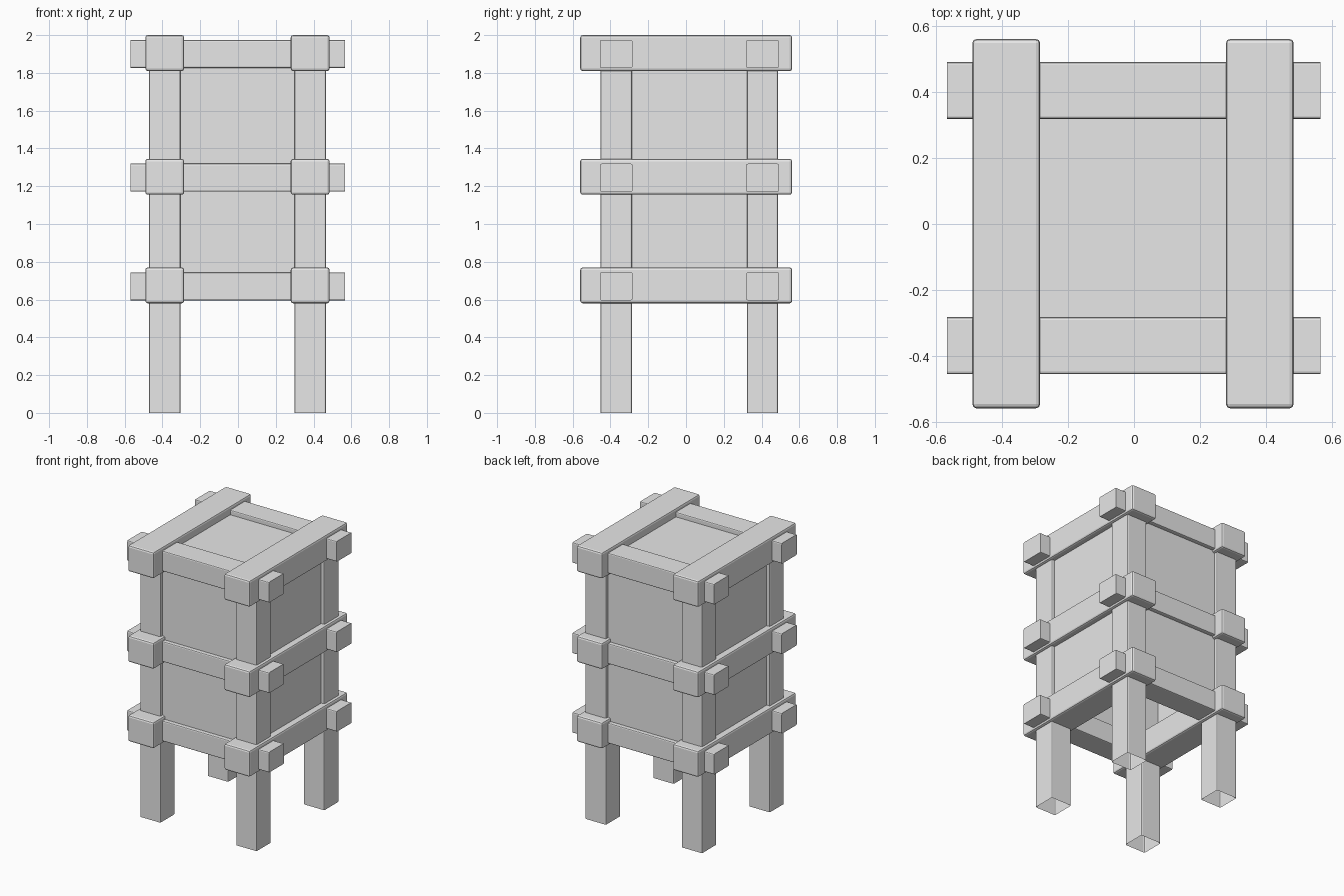
import bpy
import bmesh
from mathutils import Vector

if "Cube" in bpy.data.objects:
    bpy.data.objects.remove(bpy.data.objects["Cube"], do_unlink=True)

grey = bpy.data.materials.new("plain grey")
grey.use_nodes = True
colour = (0.8, 0.8, 0.8, 1)
grey.diffuse_color = colour
grey.node_tree.nodes["Principled BSDF"].inputs["Base Color"].default_value = colour


def block(name, low, high, bevel=0, along=None, open_bottom=False):
    """Box between two corners; bevels all edges, or only those along one axis."""
    low, high = Vector(low), Vector(high)
    centre, size = (low + high) / 2, high - low
    bm = bmesh.new()
    bmesh.ops.create_cube(bm, size=1)
    for v in bm.verts:
        v.co = v.co * size
    if bevel:
        edges = [e for e in bm.edges if along is None
                 or abs((e.verts[0].co - e.verts[1].co)[along]) > 0.01]
        bmesh.ops.bevel(bm, geom=edges, offset=bevel, segments=2,
                        profile=0.5, affect='EDGES')
    if open_bottom:
        bm.normal_update()
        under = [f for f in bm.faces if f.normal.z < -0.9]
        bmesh.ops.delete(bm, geom=under, context='FACES')
    mesh = bpy.data.meshes.new(name)
    bm.to_mesh(mesh)
    bm.free()
    mesh.materials.append(grey)
    obj = bpy.data.objects.new(name, mesh)
    obj.location = centre
    bpy.context.collection.objects.link(obj)
    return obj


sides = {"right": (-0.47, -0.305), "left": (0.3, 0.465)}
depths = {"front": (-0.452, -0.287), "back": (0.323, 0.488)}
levels = {"lower": 0.58, "middle": 1.155, "upper": 1.81}

# Corner posts, open at the foot
for side, (x0, x1) in sides.items():
    for depth, (y0, y1) in depths.items():
        block(f"{depth}_{side}_post", (x0, y0, 0), (x1, y1, 1.9),
              0.008, 2, open_bottom=True)

# Three tiers of crossing beams
for level, z in levels.items():
    for depth, (y0, y1) in depths.items():
        block(f"{level}_{depth}_cross_beam", (-0.568, y0 - 0.004, z + 0.016),
              (0.566, y1 + 0.004, z + 0.164), 0.008, 0)
    for side, (x0, x1) in sides.items():
        block(f"{level}_{side}_long_beam", (x0 - 0.021, -0.56, z),
              (x1 + 0.02, 0.562, z + 0.19), 0.013)

# Hollow panelled body, open underneath
block("body_panels", (-0.445, -0.427, 0.66), (0.44, 0.463, 1.94), open_bottom=True)
